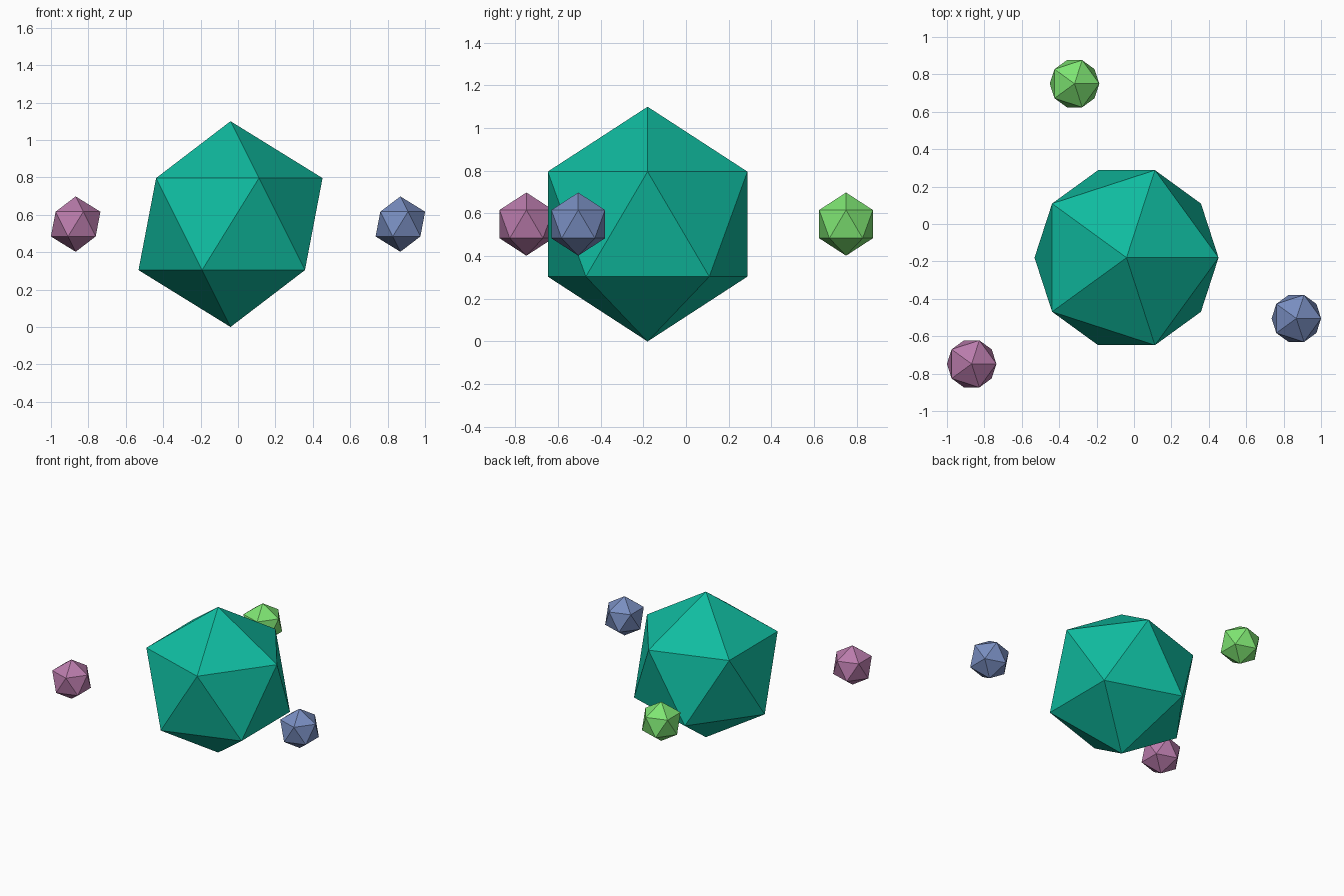
import bpy

if "Cube" in bpy.data.objects:
    bpy.data.objects.remove(bpy.data.objects["Cube"])


def ball(name, radius, location, color):
    """Flat-faced 20-sided ball standing on one vertex."""
    bpy.ops.mesh.primitive_ico_sphere_add(subdivisions=1, radius=radius, location=location)
    obj = bpy.context.object
    obj.name = name
    mat = bpy.data.materials.new(name + "_color")
    mat.diffuse_color = (*color, 1)
    mat.use_nodes = True
    mat.node_tree.nodes["Principled BSDF"].inputs["Base Color"].default_value = mat.diffuse_color
    obj.data.materials.append(mat)
    return obj


# Large central body, touching the ground
R = 0.55
ball("central_body", R, (-0.04, -0.18, R), (0.005, 0.50, 0.35))

# Three small satellites at the body's mid height
r = 0.148
for name, x, y, color in (
    ("green_satellite", -0.318, 0.75, (0.21, 0.78, 0.17)),
    ("pink_satellite", -0.868, -0.748, (0.49, 0.20, 0.41)),
    ("blue_satellite", 0.868, -0.505, (0.19, 0.27, 0.53)),
):
    ball(name, r, (x, y, R), color)
